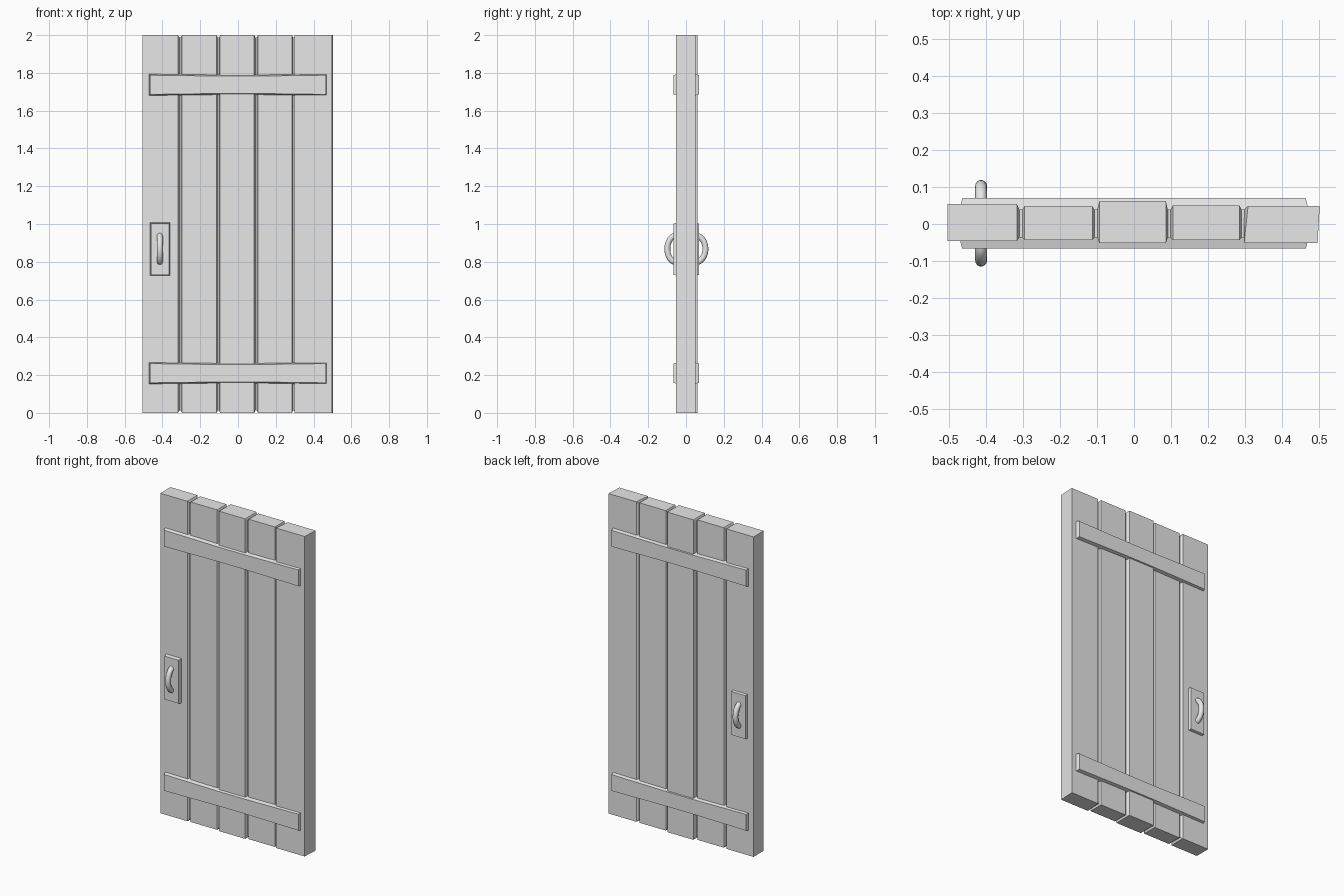
import bpy, bmesh, math

old = bpy.data.objects.get("Cube")
if old:
    bpy.data.objects.remove(old, do_unlink=True)

grey = bpy.data.materials.new("light_grey")
grey.use_nodes = True
grey.diffuse_color = (0.8, 0.8, 0.8, 1)
grey.node_tree.nodes["Principled BSDF"].inputs["Base Color"].default_value = (0.8, 0.8, 0.8, 1)


def loft(name, rings, smooth=False):
    """Skin a series of equal-sized closed rings and cap both ends."""
    bm = bmesh.new()
    loops = [[bm.verts.new(p) for p in ring] for ring in rings]
    n = len(loops[0])
    for a, b in zip(loops, loops[1:]):
        for i in range(n):
            j = (i + 1) % n
            bm.faces.new((a[i], a[j], b[j], b[i]))
    bm.faces.new(loops[0])
    bm.faces.new(loops[-1])
    bmesh.ops.recalc_face_normals(bm, faces=bm.faces)
    mesh = bpy.data.meshes.new(name)
    bm.to_mesh(mesh)
    bm.free()
    mesh.materials.append(grey)
    if smooth:
        mesh.shade_smooth()
    obj = bpy.data.objects.new(name, mesh)
    bpy.context.collection.objects.link(obj)
    return obj


def section(xf, xb, yf, yb, low, high):
    """Rectangular section of the door, with its own front and back x."""
    return [(xf, yf, low), (xb, yb, low), (xb, yb, high), (xf, yf, high)]


# Door leaf: planks of varied thickness joined by narrow recessed grooves
# Each plank: left front x, left back x, right front x, right back x, front y, back y
planks = [
    (-0.505, -0.505, -0.317, -0.317, -0.046, 0.054),
    (-0.296, -0.296, -0.113, -0.113, -0.044, 0.049),
    (-0.094, -0.094, 0.086, 0.086, -0.052, 0.062),
    (0.105, 0.105, 0.286, 0.286, -0.044, 0.050),
    (0.298, 0.309, 0.497, 0.503, -0.052, 0.049),
]
rings = []
for k, (lf, lb, rf, rb, yf, yb) in enumerate(planks):
    if k:
        prev = planks[k - 1]
        mid = (prev[2] + prev[3] + lf + lb) / 4
        for x in (mid - 0.004, mid + 0.004):
            rings.append(section(x, x, -0.036, 0.039, 0.012, 1.988))
    rings.append(section(lf, lb, yf, yb, 0, 2))
    rings.append(section(rf, rb, yf, yb, 0, 2))
loft("door_planks", rings)


def tapered_board(name, outline, base, face, inset):
    """Board on the door surface whose outer face is a little smaller."""
    cx = sum(p[0] for p in outline) / len(outline)
    cz = sum(p[1] for p in outline) / len(outline)
    shrink = lambda v, c: v - math.copysign(inset, v - c)
    loft(name, [
        [(x, base, z) for x, z in outline],
        [(shrink(x, cx), face, shrink(z, cz)) for x, z in outline],
    ])


def brace_outline(cz):
    """Long bar that narrows slightly around its middle."""
    half = [(-0.475, 0.061), (-0.1, 0.056), (0.1, 0.056), (0.475, 0.061)]
    return [(x, cz - h) for x, h in half] + [(x, cz + h) for x, h in reversed(half)]


def handle(name, sign, reach):
    """Round pull handle bent in a half ellipse."""
    steps, sides, r, start = 16, 14, 0.016, 0.05
    rings = []
    for i in range(steps + 1):
        t = -math.pi / 2 + math.pi * i / steps
        depth = reach - r - start
        cy, cz = start + depth * math.cos(t), 0.868 + 0.071 * math.sin(t)
        # Outward normal of the ellipse
        ny, nz = 0.071 * math.cos(t), depth * math.sin(t)
        length = math.hypot(ny, nz)
        ny, nz = ny / length, nz / length
        ring = []
        for s in range(sides):
            a = 2 * math.pi * s / sides
            ring.append((-0.414 + r * math.cos(a),
                         sign * (cy + r * math.sin(a) * ny),
                         cz + r * math.sin(a) * nz))
        rings.append(ring)
    loft(name, rings, smooth=True)


# Braces, handle plates and handles on both faces
plate = [(-0.466, 0.725), (-0.358, 0.725), (-0.358, 1.008), (-0.466, 1.008)]
for side, sign, face, reach in (("front", -1, 0.067, 0.115), ("back", 1, 0.070, 0.119)):
    for level, cz in (("lower", 0.21), ("upper", 1.737)):
        tapered_board(f"{side}_{level}_brace", brace_outline(cz),
                      sign * 0.03, sign * face, 0.01)
    tapered_board(f"{side}_handle_plate", plate, sign * 0.04, sign * face, 0.006)
    handle(f"{side}_handle", sign, reach)
